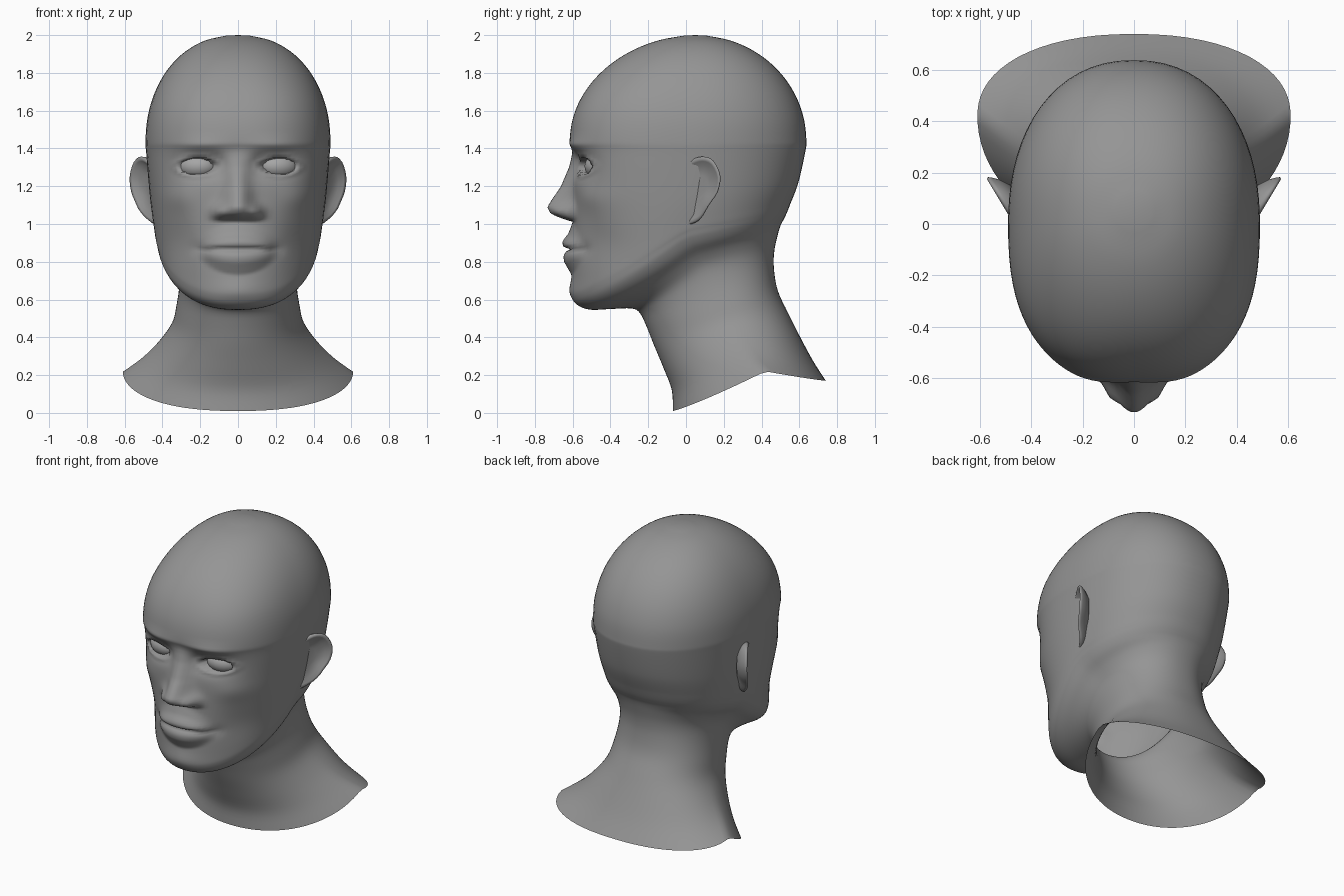
import bpy, bmesh, math

if "Cube" in bpy.data.objects:
    bpy.data.objects.remove(bpy.data.objects["Cube"])

def material(name, v):
    m = bpy.data.materials.new(name)
    m.diffuse_color = (v, v, v, 1)
    m.use_nodes = True
    m.node_tree.nodes["Principled BSDF"].inputs["Base Color"].default_value = m.diffuse_color
    return m

skin = material("grey_skin", 0.30)
eye_grey = material("light_grey_eye", 0.38)

def finish(bm, name, mat):
    bmesh.ops.recalc_face_normals(bm, faces=bm.faces)
    for f in bm.faces:
        f.smooth = True
    me = bpy.data.meshes.new(name)
    bm.to_mesh(me)
    bm.free()
    me.materials.append(mat)
    ob = bpy.data.objects.new(name, me)
    bpy.context.collection.objects.link(ob)
    return ob

def catmull(a, b, c, d, t):
    return [q + 0.5 * t * (r - p + t * (2*p - 5*q + 4*r - s + t * (3*(q - r) + s - p)))
            for p, q, r, s in zip(a, b, c, d)]

def lerp_table(tab, z):
    if z <= tab[0][0]:
        return tab[0][1]
    for (a, va), (b, vb) in zip(tab, tab[1:]):
        if z <= b:
            return va + (vb - va) * (z - a) / (b - a)
    return tab[-1][1]

def bump(x, z, cx, cz, sx, sz):
    return math.exp(-((x - cx) / sx) ** 2 - ((z - cz) / sz) ** 2)

def step(a, b, v):
    t = min(1, max(0, (v - a) / (b - a)))
    return t * t * (3 - 2 * t)

# Midline heights of nose and lips above the face, and nose half width
NOSE = [(1.012, 0), (1.03, .06), (1.055, .118), (1.09, .135), (1.13, .11),
        (1.2, .063), (1.3, .022), (1.38, 0)]
NOSE_W = [(1.08, .085), (1.15, .07), (1.25, .058)]
LIPS = [(.73, 0), (.80, .042), (.83, .046), (.852, .036), (.865, .008),
        (.878, .045), (.90, .055), (.92, .045), (.95, .022), (1.01, 0)]
EYE_X, EYE_Z = .215, 1.305

def relief(x, z):
    """Forward relief of the face at width x and height z."""
    x = abs(x)
    d = lerp_table(NOSE, z) * math.exp(-(x / lerp_table(NOSE_W, z)) ** 2.4)
    d += .05 * bump(x, z, .095, 1.062, .036, .038) * step(1.012, 1.035, z)   # nostril wings
    taper = max(0, 1 - (x / .2) ** 2)
    d += lerp_table(LIPS, .865 + (z - .865) / max(.4, taper ** .5)) * taper ** .7
    d -= .015 * bump(x, z, .2, .865, .04, .035)                              # mouth corners
    d += .012 * bump(x, z, 0, .65, .12, .05)                                 # chin
    d += .015 * bump(x, z, .2, 1.415, .13, .035)                             # brow
    d -= .045 * bump(x, z, .2, 1.31, .11, .065)                              # eye socket
    d -= .02 * bump(x, z, .115, 1.32, .04, .05)
    d += .015 * bump(x, z, .32, 1.14, .09, .07)                              # cheekbone
    d -= .02 * bump(x, z, .32, .9, .09, .12)                                 # cheek hollow
    e = math.hypot((x - EYE_X) / .092, (z - EYE_Z) / .044)
    d -= .05 * (1 - step(.82, 1.05, e))                                      # lid opening
    d += .012 * math.exp(-((e - 1.15) / .2) ** 2)                            # lid rim
    return d

# Neck and face rings: front y, z | side x, y, z | back y, z
KEYS = [
    (-.07, .01, .61, .42, .22, .74, .17),
    (-.075, .12, .51, .34, .29, .67, .28),
    (-.12, .24, .42, .28, .375, .60, .41),
    (-.17, .36, .35, .22, .47, .54, .53),
    (-.21, .46, .325, .18, .57, .485, .65),
    (-.245, .53, .31, .13, .68, .465, .77),
    (-.29, .553, .315, .09, .77, .468, .86),
    (-.40, .55, .35, .05, .83, .485, .94),
    (-.50, .546, .40, .02, .88, .50, .99),
    (-.565, .565, .425, 0, .92, .515, 1.02),
    (-.60, .61, .435, 0, .955, .53, 1.05),
    (-.605, .70, .445, 0, 1.0, .55, 1.10),
    (-.60, 1.0, .465, 0, 1.14, .595, 1.22),
    (-.60, 1.35, .485, 0, 1.36, .633, 1.39),
    (-.615, 1.44, .49, 0, 1.44, .637, 1.45),
]
CHIN, BROW = 9, len(KEYS) - 1     # rings from the chin up carry the face
HALF = 42                         # segments per half ring

# Cranium rings follow a dome rule
for deg in range(12, 90, 12):
    c, s = math.cos(math.radians(deg)), math.sin(math.radians(deg))
    z = 1.44 + .56 * s
    KEYS.append((.05 - .665 * c ** 1.05, z, .49 * c ** .9, .05 * s, z, .05 + .587 * c, z))

def ring_points(k, facial):
    fy, fz, sx, sy, sz, by, bz = k
    nf = 2 + .5 * step(.6, 1.4, fz) - .35 * step(1.6, 1.95, fz)
    half = []
    for i in range(HALF + 1):
        th = math.pi * (i / HALF) ** 1.4
        c, s = math.cos(th), max(0, math.sin(th))
        n = nf if c > 0 else 2.2
        u, x = abs(c) ** (2 / n), sx * s ** (2 / n)
        if i == HALF:
            x = 0
        ey, ez = (fy, fz) if c > 0 else (by, bz)
        y = sy + (ey - sy) * u
        z = sz + (ez - sz) * (1 - max(0, 1 - u) ** 1.15)
        if facial and y < -.1:
            y -= relief(x, z) * step(-.1, -.35, y)
        half.append((x, y, z))
    return half + [(-x, y, z) for x, y, z in half[-2:0:-1]]

# Head and neck: one open skin lofted through the rings
bm = bmesh.new()
rows = []
last = len(KEYS) - 1
for j in range(last):
    a, b, c, d = (KEYS[max(0, min(last, j + o))] for o in (-1, 0, 1, 2))
    subs = math.ceil((c[1] - b[1]) / .0125) if CHIN < j < BROW else 4
    for q in range(subs):
        rows.append((catmull(a, b, c, d, q / subs), j >= CHIN))
rows.append((KEYS[-1], False))
loops = [[bm.verts.new(p) for p in ring_points(k, f)] for k, f in rows]
N = 2 * HALF
for lo, hi in zip(loops, loops[1:]):
    for i in range(N):
        bm.faces.new((lo[i], lo[(i + 1) % N], hi[(i + 1) % N], hi[i]))
crown = bm.verts.new((0, .05, 2.0))
for i in range(N):
    bm.faces.new((loops[-1][i], loops[-1][(i + 1) % N], crown))
finish(bm, "head_and_neck", skin)

# Ears: angled flap with a raised rim and a hollow; outline in y, z
EAR = [(-.02, 1.20), (-.02, 1.30), (.03, 1.34), (.09, 1.357), (.145, 1.335), (.182, 1.255),
       (.168, 1.17), (.122, 1.10), (.08, 1.03), (.03, 1.0), (-.02, 1.0), (-.02, 1.10)]
# Outline scale and outward offset of each shell, back to front
SHELLS = [(.7, -.07), (.92, -.035), (.99, -.012), (1, 0), (.94, .01), (.85, .002),
          (.72, -.018), (.4, -.03)]

def build_ear(side, name):
    bm = bmesh.new()
    n = len(EAR)
    outline = [catmull(EAR[i - 1], EAR[i], EAR[(i + 1) % n], EAR[(i + 2) % n], t / 3)
               for i in range(n) for t in range(3)]
    cy, cz = .075, 1.19
    shells = []
    for s, off in SHELLS:
        ring = []
        for y, z in outline:
            yy, zz = cy + (y - cy) * s, cz + (z - cz) * s
            x = .458 + .6 * yy + off - .03 * step(1.1, 1.0, zz)
            ring.append(bm.verts.new((side * x, yy, zz)))
        shells.append(ring)
    m = len(outline)
    for a, b in zip(shells, shells[1:]):
        for i in range(m):
            bm.faces.new((a[i], a[(i + 1) % m], b[(i + 1) % m], b[i]))
    bm.faces.new(shells[0])
    bm.faces.new(shells[-1])
    finish(bm, name, skin)

# Eyeballs set behind the lid openings
for side, label in ((1, "left"), (-1, "right")):
    build_ear(side, label + "_ear")
    bm = bmesh.new()
    bmesh.ops.create_uvsphere(bm, u_segments=24, v_segments=16, radius=1)
    eye = finish(bm, label + "_eyeball", eye_grey)
    eye.scale = (.105, .08, .07)
    eye.location = (side * EYE_X, -.455, EYE_Z)
    eye.rotation_euler = (0, 0, side * math.radians(16))
